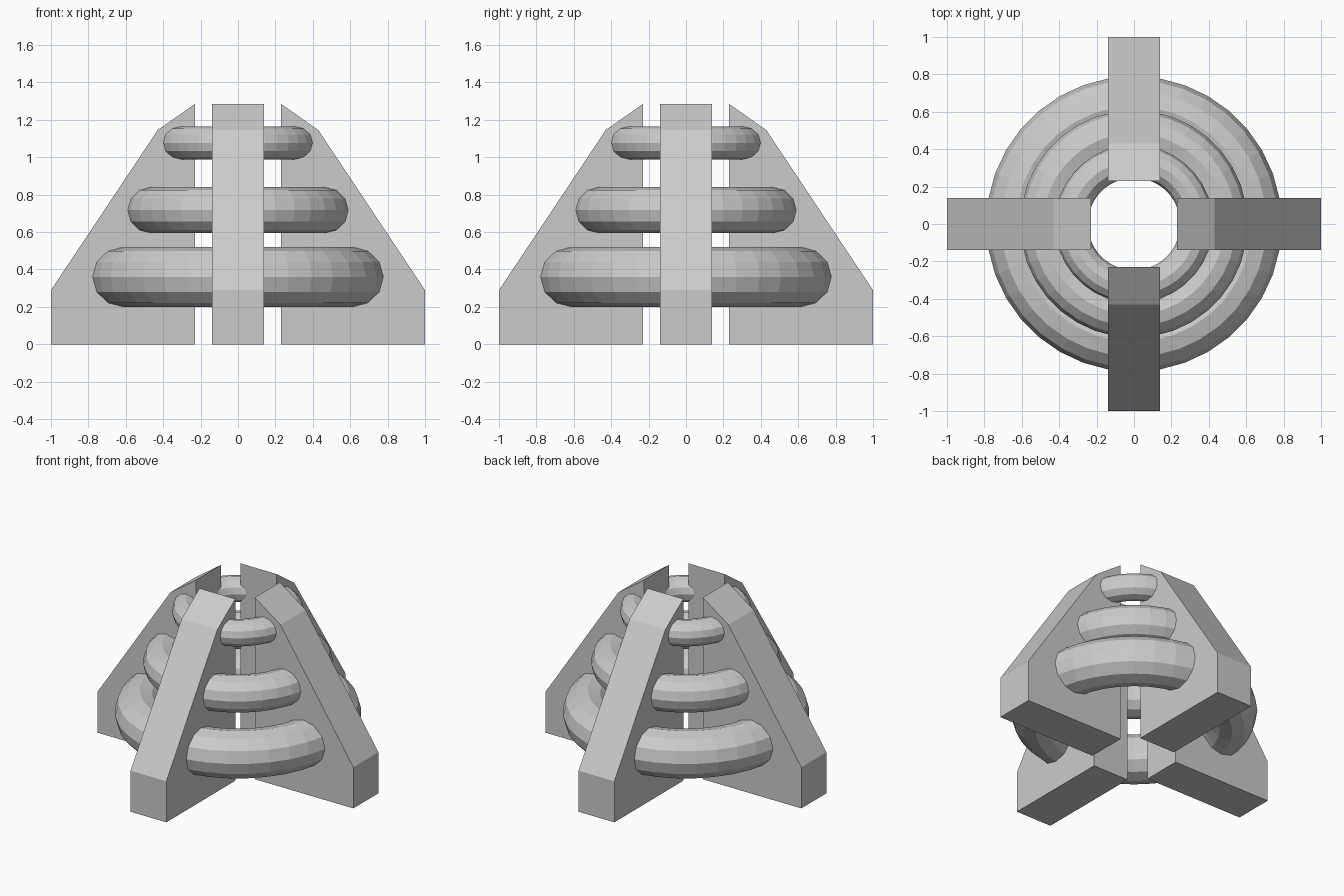
import bpy, bmesh
from math import pi
from mathutils import Matrix

if "Cube" in bpy.data.objects:
    bpy.data.objects.remove(bpy.data.objects["Cube"])

# Fin outline as (radius, height)
FIN = [(0.23, 0), (1, 0), (1, 0.29), (0.43, 1.145), (0.23, 1.285)]
HALF = 0.14


def make_fin(name, angle):
    bm = bmesh.new()
    face = bm.faces.new([bm.verts.new((r, -HALF, z)) for r, z in FIN])
    ext = bmesh.ops.extrude_face_region(bm, geom=[face])
    moved = [v for v in ext["geom"] if isinstance(v, bmesh.types.BMVert)]
    bmesh.ops.translate(bm, verts=moved, vec=(0, 2 * HALF, 0))
    bmesh.ops.recalc_face_normals(bm, faces=bm.faces)
    bm.transform(Matrix.Rotation(angle, 4, "Z"))
    mesh = bpy.data.meshes.new(name)
    bm.to_mesh(mesh)
    bm.free()
    bpy.context.collection.objects.link(bpy.data.objects.new(name, mesh))


# Four upright fins around the open centre
for i, side in enumerate(("right", "back", "left", "front")):
    make_fin(side + "_fin", i * pi / 2)

# Three stacked rings threaded through the fins: height, ring radius, tube radius
for name, z, major, minor in (("lower_ring", 0.36, 0.63, 0.16),
                              ("middle_ring", 0.717, 0.485, 0.123),
                              ("upper_ring", 1.077, 0.335, 0.088)):
    bpy.ops.mesh.primitive_torus_add(location=(0, 0, z), major_radius=major,
                                     minor_radius=minor, major_segments=36,
                                     minor_segments=12)
    bpy.context.object.name = name
